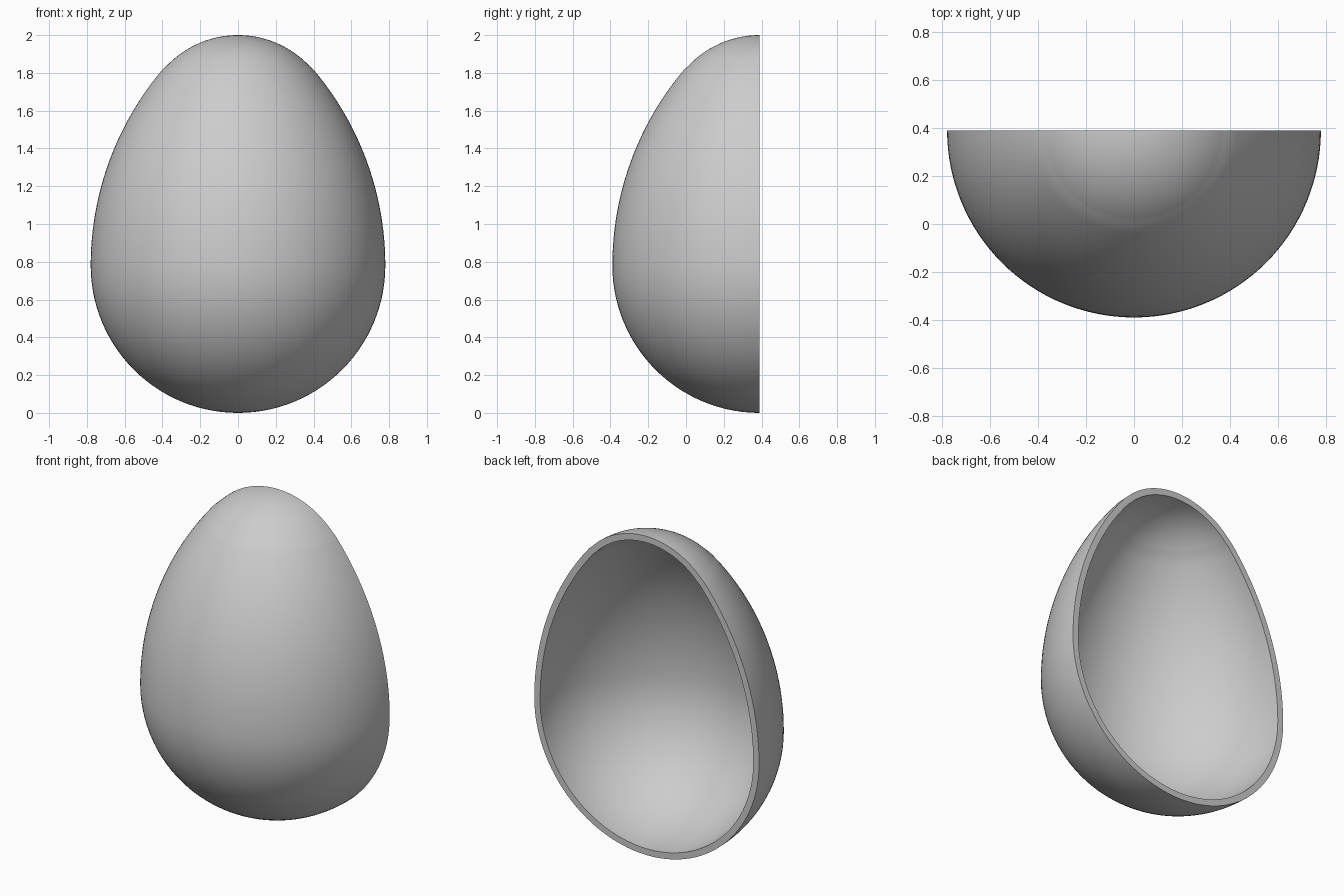
import bpy
import bmesh
from math import atan2, cos, pi, radians, sin

cube = bpy.data.objects.get("Cube")
if cube:
    bpy.data.objects.remove(cube)

BASE = 0.78        # radius of the round bottom
SIDE = 0.826       # side arc centre lies this far beyond the axis
TIP = 0.52         # radius of the narrow top
WALL = 0.04
BACK = BASE / 2    # open side of the half shell


def arc(cx, cz, radius, start, end, steps):
    angles = [start + (end - start) * i / steps for i in range(steps + 1)]
    return [(cx + radius * cos(a), cz + radius * sin(a)) for a in angles]


def egg_profile(inset):
    """Three tangent arcs running from the bottom pole to the top pole."""
    tip_z = 2 - TIP
    join = atan2(tip_z - BASE, SIDE)
    bottom = arc(0, BASE, BASE - inset, -pi / 2, 0, 28)
    side = arc(-SIDE, BASE, BASE + SIDE - inset, 0, join, 24)
    top = arc(0, tip_z, TIP - inset, join, pi / 2, 18)
    return bottom + side[1:] + top[1:]


bm = bmesh.new()

# Left half of the outer and inner skins, swept a quarter turn round the axis
chains = []
for inset in (0, WALL):
    verts = [bm.verts.new((x, BACK, z)) for x, z in egg_profile(inset)]
    edges = [bm.edges.new(pair) for pair in zip(verts, verts[1:])]
    bmesh.ops.spin(bm, geom=verts + edges, cent=(0, BACK, 0), axis=(0, 0, 1),
                   angle=-pi / 2, steps=32, use_duplicate=False)
    chains.append(verts)

# Flat rim between the two skins
outer, inner = chains
for a, b, c, d in zip(outer, outer[1:], inner[1:], inner):
    bm.faces.new((a, b, c, d))

# Right half, welded to the left along the middle
half = bmesh.ops.duplicate(bm, geom=bm.verts[:] + bm.edges[:] + bm.faces[:])
for item in half["geom"]:
    if isinstance(item, bmesh.types.BMVert):
        item.co.x = -item.co.x
bmesh.ops.remove_doubles(bm, verts=bm.verts[:], dist=0.0002)
bmesh.ops.recalc_face_normals(bm, faces=bm.faces[:])

mesh = bpy.data.meshes.new("half_egg_shell")
bm.to_mesh(mesh)
bm.free()

shell = bpy.data.objects.new("half_egg_shell", mesh)
bpy.context.collection.objects.link(shell)

# Plain grey
grey = bpy.data.materials.new("light_grey")
grey.use_nodes = True
colour = (0.604, 0.604, 0.604, 1)
grey.diffuse_color = colour
grey.node_tree.nodes["Principled BSDF"].inputs["Base Color"].default_value = colour
mesh.materials.append(grey)

bpy.context.view_layer.objects.active = shell
shell.select_set(True)
bpy.ops.object.shade_smooth_by_angle(angle=radians(30))
